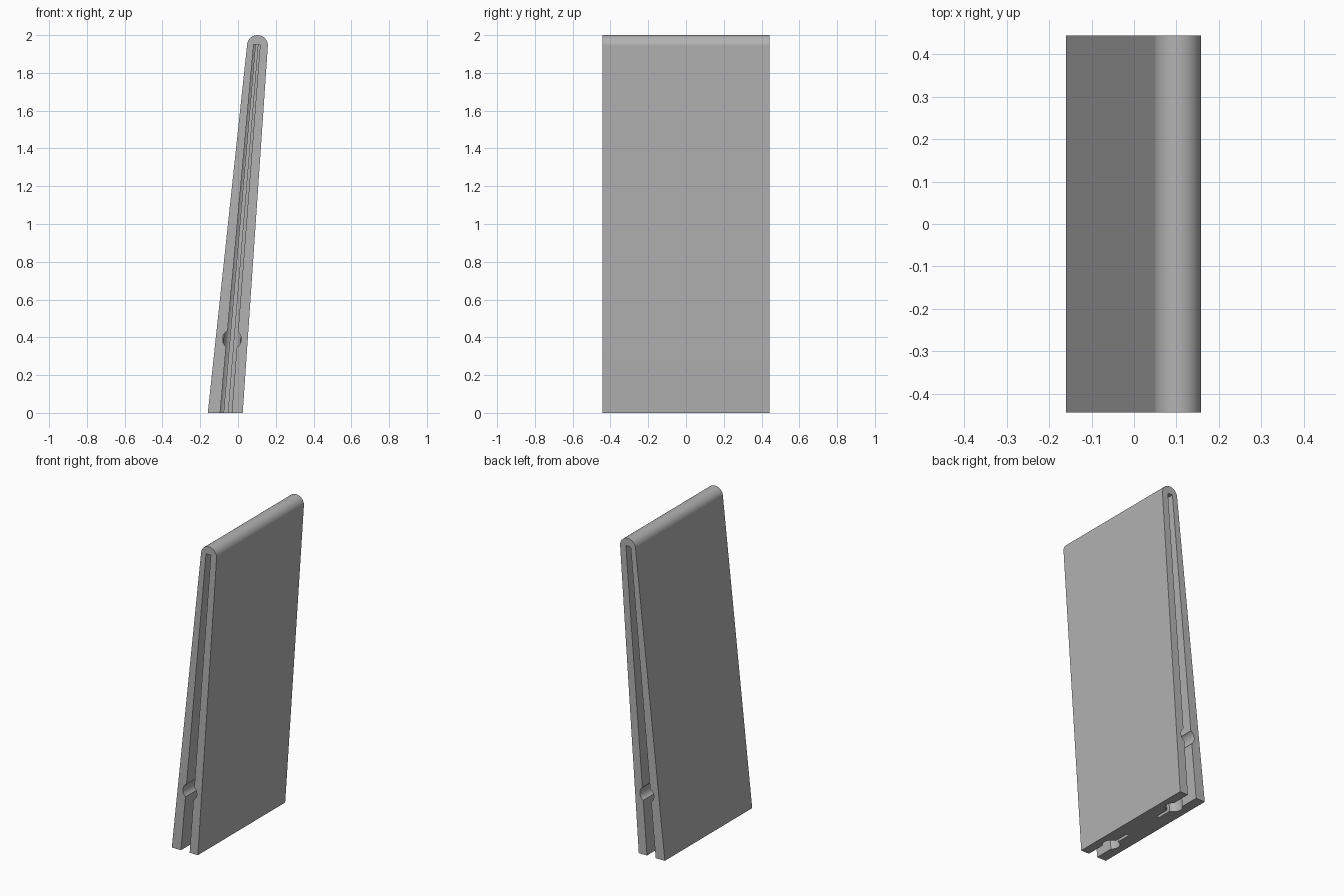
import bpy, bmesh, math

cube = bpy.data.objects.get("Cube")
if cube:
    bpy.data.objects.remove(cube, do_unlink=True)

DEPTH = 0.443          # half length along y

grey = bpy.data.materials.new("plain_grey")
grey.use_nodes = True
colour = (0.45, 0.45, 0.45, 1)
grey.diffuse_color = colour
grey.node_tree.nodes["Principled BSDF"].inputs["Base Color"].default_value = colour


def loft(name, ring_a, ring_b):
    """Solid between two matching rings of points."""
    bm = bmesh.new()
    a = [bm.verts.new(p) for p in ring_a]
    b = [bm.verts.new(p) for p in ring_b]
    bm.faces.new(a)
    bm.faces.new(b[::-1])
    n = len(a)
    for i in range(n):
        bm.faces.new((a[i], b[i], b[(i + 1) % n], a[(i + 1) % n]))
    bmesh.ops.recalc_face_normals(bm, faces=bm.faces)
    mesh = bpy.data.meshes.new(name)
    bm.to_mesh(mesh)
    bm.free()
    obj = bpy.data.objects.new(name, mesh)
    bpy.context.collection.objects.link(obj)
    mesh.materials.append(grey)
    return obj


def arc(cx, cy, r, start, end, steps):
    angles = [start + (end - start) * i / steps for i in range(steps + 1)]
    return [(cx + r * math.cos(t), cy + r * math.sin(t)) for t in angles]


def cut(target, cutter):
    cutter.hide_render = True
    mod = target.modifiers.new("cut", 'BOOLEAN')
    mod.operation, mod.solver, mod.object = 'DIFFERENCE', 'EXACT', cutter
    bpy.context.view_layer.objects.active = target
    bpy.ops.object.modifier_apply(modifier=mod.name)
    bpy.data.objects.remove(cutter, do_unlink=True)


# Leaning, tapered body with a rounded top edge
profile = [(-0.16, 0), (0.025, 0)]
profile += arc(0.103, 1.945, 0.055, math.radians(-3.9), math.radians(173.8), 32)
body = loft("leaning_body", [(x, -DEPTH, z) for x, z in profile],
            [(x, DEPTH, z) for x, z in profile])

# Keyhole channel: open slot, round hollow, then a narrow slit
SLOT, HOLLOW, SLIT, CENTRE = 0.031, 0.05, 0.010, -0.28
a_slot, a_slit = math.asin(SLOT / HOLLOW), math.asin(SLIT / HOLLOW)
half = [(SLOT, -0.5)]
half += arc(0, CENTRE, HOLLOW, a_slot - math.pi / 2, math.pi / 2 - a_slit, 20)
half += [(SLIT, -0.13)]
keyhole = half + [(-x, y) for x, y in reversed(half)]


def channel_ring(side, z):
    t = z / 1.95
    centre, scale = -0.064 + 0.164 * t, 1 - 0.45 * t
    return [(centre + x * scale, side * y, z) for x, y in keyhole]


for side in (1, -1):
    cut(body, loft("channel_cutter", channel_ring(side, -0.05), channel_ring(side, 1.95)))
    # Round entry hole through the end into the hollow
    hole = arc(-0.032, 0.39, 0.05, 0, 2 * math.pi, 32)[:-1]
    cut(body, loft("entry_cutter", [(x, side * -0.5, z) for x, z in hole],
                   [(x, side * CENTRE, z) for x, z in hole]))

bpy.ops.object.select_all(action='DESELECT')
body.select_set(True)
bpy.context.view_layer.objects.active = body
bpy.ops.object.shade_smooth_by_angle(angle=math.radians(30))
